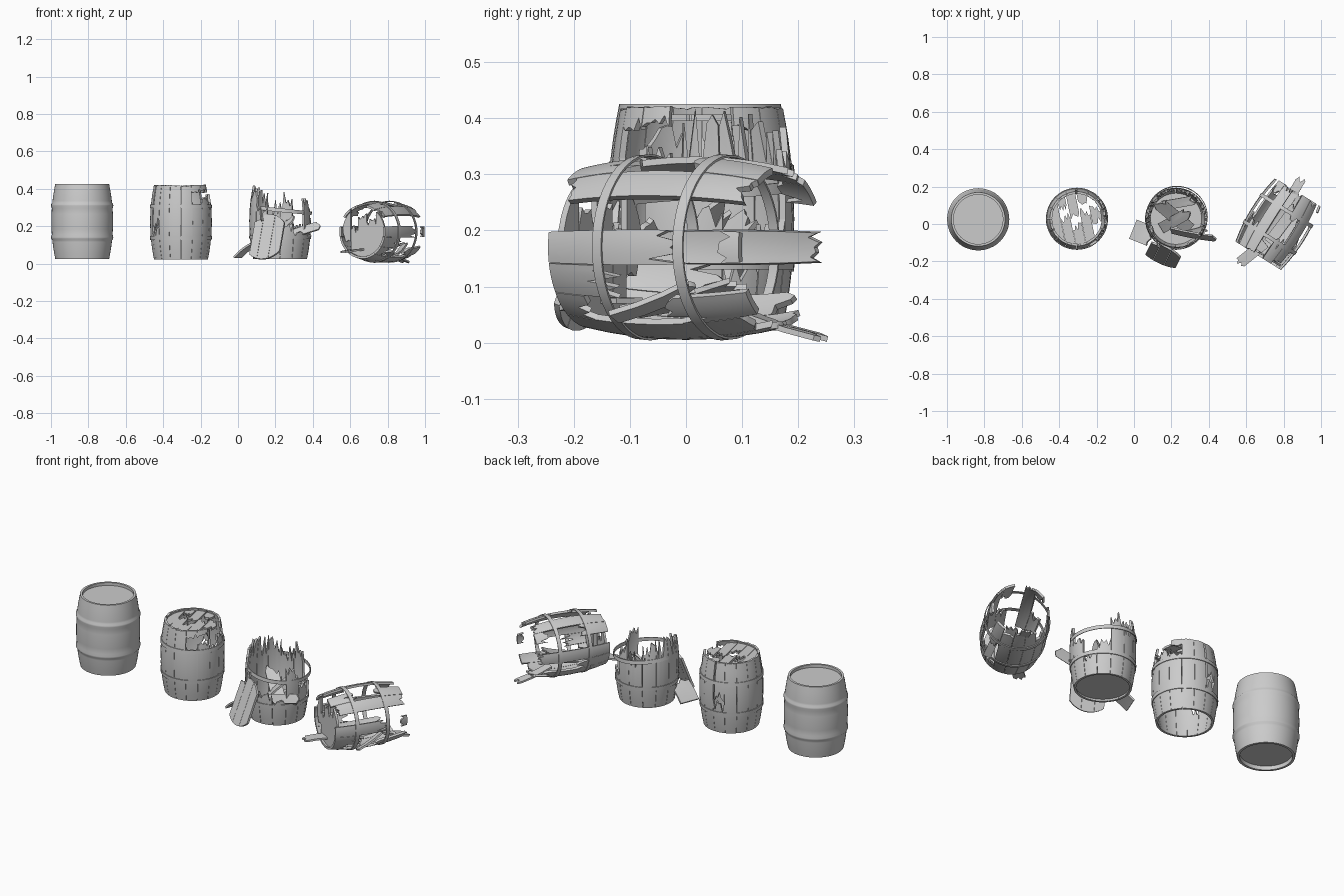
import bpy, bmesh, math, random
from math import sin, cos, radians, sqrt, pi
from mathutils import Vector, Matrix

if "Cube" in bpy.data.objects:
    bpy.data.objects.remove(bpy.data.objects["Cube"])

random.seed(7)
H = 0.4          # barrel height
THICK = 0.012    # wood thickness


def radius(z):
    return 0.144 + 0.021 * (1 - ((z - H / 2) / (H / 2)) ** 2)


def sheet(bm, f, cols, rows):
    """Closed solid from a two-sided grid f(column, row, side)."""
    g = [[[bm.verts.new(f(i, j, s)) for j in range(rows + 1)]
          for i in range(cols + 1)] for s in (0, 1)]
    for i in range(cols):
        for j in range(rows):
            for s in (0, 1):
                a = g[s]
                bm.faces.new([a[i][j], a[i + 1][j], a[i + 1][j + 1], a[i][j + 1]])
    rim = [(i, 0) for i in range(cols)] + [(cols, j) for j in range(rows)]
    rim += [(i, rows) for i in range(cols, 0, -1)] + [(0, j) for j in range(rows, 0, -1)]
    for (a, b), (c, d) in zip(rim, rim[1:] + rim[:1]):
        bm.faces.new([g[0][a][b], g[0][c][d], g[1][c][d], g[1][a][b]])


def finish(bm, name, matrix=Matrix()):
    bmesh.ops.recalc_face_normals(bm, faces=bm.faces)
    me = bpy.data.meshes.new(name)
    bm.to_mesh(me)
    bm.free()
    ob = bpy.data.objects.new(name, me)
    ob.matrix_world = matrix
    bpy.context.collection.objects.link(ob)
    bpy.context.view_layer.objects.active = ob
    ob.select_set(True)
    bpy.ops.object.shade_smooth_by_angle(angle=radians(35))
    ob.select_set(False)
    return ob


def lathe(name, profile, matrix, closed=False, n=48):
    bm = bmesh.new()
    rings = [[bm.verts.new((r * cos(2 * pi * k / n), r * sin(2 * pi * k / n), z))
              for k in range(n)] for r, z in profile]
    pairs = list(zip(rings, rings[1:])) + ([(rings[-1], rings[0])] if closed else [])
    for a, b in pairs:
        for k in range(n):
            bm.faces.new([a[k], a[(k + 1) % n], b[(k + 1) % n], b[k]])
    if not closed:
        bm.faces.new(rings[0])
        bm.faces.new(rings[-1])
    return finish(bm, name, matrix)


def hoop(name, z, matrix, tall=0.02):
    lo, hi = z - tall / 2, z + tall / 2
    prof = [(radius(lo), lo), (radius(lo) + 0.004, lo),
            (radius(hi) + 0.004, hi), (radius(hi), hi)]
    return lathe(name, prof, matrix, True)


def stave(bm, a0, a1, lo, hi, jag_lo=0, jag_hi=0):
    cols, rows = 6, 8
    zl = [lo + jag_lo * random.random() * (1 + i % 2) / 2 for i in range(cols + 1)]
    zh = [hi - jag_hi * random.random() * (1 + i % 2) / 2 for i in range(cols + 1)]

    def f(i, j, s):
        z = zl[i] + (zh[i] - zl[i]) * j / rows
        a = radians(a0 + (a1 - a0) * i / cols)
        r = radius(z) - s * THICK
        return (r * cos(a), r * sin(a), z)
    sheet(bm, f, cols, rows)


def lid(name, r, strips, matrix):
    """Disc of planks; each strip = (x0, x1, low cut, high cut, splinter)."""
    bm = bmesh.new()
    for x0, x1, low, high, jag in strips:
        cols = 6
        xs = [r * (x0 + (x1 - x0) * i / cols) for i in range(cols + 1)]
        ends = []
        for x in xs:
            y = sqrt(max(r * r - x * x, 1e-5))
            a, b = max(-y, low * r), min(y, high * r)
            ends.append((a + jag * random.random() * (low > -1),
                         b - jag * random.random() * (high < 1)))
        sheet(bm, lambda i, j, s: (xs[i], ends[i][0] + (ends[i][1] - ends[i][0]) * j / 2,
                                   -s * THICK), cols, 2)
    return finish(bm, name, matrix)


def plank(name, p, q, width, side, jag=0.03):
    """Loose splintered board from p to q, its width along 'side'."""
    p, q = Vector(p), Vector(q)
    d = (q - p).normalized()
    w = Vector(side)
    w = (w - d * w.dot(d)).normalized()
    n = d.cross(w)
    cut = [random.random() * jag for _ in range(6)]
    bm = bmesh.new()

    def f(i, j, s):
        L = (q - p).length - cut[i]
        t = j / 3
        return p + d * L * t + w * width * (i / 5 - 0.5) + n * (s * 0.01 + 0.02 * t * (1 - t))
    sheet(bm, f, 5, 3)
    return finish(bm, name)


def place(x, y, z=0.025):
    return Matrix.Translation((x, y, z))


# Intact barrel: turned body with hoop swells and recessed ends
m1 = place(-0.833, 0.025)
prof = [(0.131, 0.022), (0.131, 0.0)]
for z in (0, .03, .06, .09, .1, .108, .116, .13, .16, .2, .24, .27, .284, .292, .3,
          .31, .34, .37, .4):
    swell = 0.005 if z in (.108, .116, .284, .292) else 0
    prof.append((radius(z) + swell, z))
prof += [(0.132, 0.4), (0.132, 0.384)]
lathe("intact_barrel", prof, m1)

# Cracked barrel: separate staves, a hole at the upper right, no bottom
m2 = place(-0.305, 0.028, 0.022)
bm = bmesh.new()
N = 16
for k in range(N):
    a0, a1 = k * 360 / N, (k + 1) * 360 / N - 0.5
    mid = ((a0 + a1) / 2 + 180) % 360 - 180
    top = H - random.random() * 0.005
    if -60 < mid < 40:
        stave(bm, a0, a1, 0, (0.32 if k % 2 else 0.35), 0, 0.06)
        if k % 3:
            stave(bm, a0, a1, 0.355, top, 0.03, 0.003)
    elif k in (4, 9):
        stave(bm, a0, a1, 0, 0.19, 0, 0.08)
        stave(bm, a0 + 3, a1, 0.17, top, 0.08, 0.004)
    else:
        stave(bm, a0, a1, 0, top, 0, 0.005)
finish(bm, "cracked_barrel_staves", m2)
for z in (0.115, 0.285):
    hoop("cracked_barrel_hoop", z, m2)
lid("cracked_barrel_lid", 0.135,
    [(-1, -.64, -2, 2, 0), (-.63, -.25, -2, .35, .05), (-.63, -.3, .4, 2, .05),
     (-.24, .15, -2, -.1, .05), (-.24, .13, 0, 2, .04), (.16, .55, -2, .45, .06),
     (.18, .55, .5, 2, .03), (.57, .98, -.4, .5, .04)],
    m2 @ place(0, 0, 0.385) @ Matrix.Rotation(0.2, 4, 'Z'))

# Shattered standing barrel: jagged staves of different heights
m3 = place(0.225, 0.028)
tops = [.22, .12, .24, .36, .33, .37, .39, .4, .38, .3, .24, .19, .15, .33]
bm = bmesh.new()
for k, t in enumerate(tops):
    a = k * 360 / 14 - 12
    stave(bm, a, a + 25, 0, t, 0, 0.13 if t > .2 else .05)
finish(bm, "shattered_barrel_staves", m3)
hoop("shattered_barrel_low_hoop", 0.115, m3)
tilt = place(0.005, 0.01, 0.26) @ Matrix.Rotation(0.1, 4, 'Y') @ place(0, 0, -0.285)
hoop("shattered_barrel_loose_hoop", 0.285, m3 @ tilt)
lathe("shattered_barrel_bottom", [(0.14, 0.012), (0.14, 0.024)], m3)

# Fallen lid halves leaning on the shattered barrel
q = Vector((-0.42, -0.84, 0.36)).to_track_quat('Z', 'Y').to_matrix().to_4x4()
lid("fallen_lid_half", 0.128,
    [(-.6, -.22, -2, .8, .03), (-.21, .3, -2, 2, 0), (.31, .78, -2, 2, 0)],
    place(0.145, -0.165, 0.145) @ q)
plank("fallen_lid_piece", (0.0, -0.03, 0.03), (0.1, -0.07, 0.11), 0.11, (0.4, 1, 0))
plank("loose_board_right", (0.2, -0.03, 0.12), (0.445, -0.075, 0.205), 0.05, (0, .6, 1))
plank("loose_board_low", (0.28, -0.05, 0.13), (0.39, -0.02, 0.15), 0.035, (0, 1, .4))
plank("inner_board", (0.3, -0.03, 0.08), (0.12, 0.12, 0.24), 0.07, (1, 1, 0), .06)
plank("inner_board", (0.15, -0.02, 0.07), (0.31, 0.07, 0.26), 0.06, (-.4, 1, .2), .06)
plank("inner_board", (0.16, 0.1, 0.06), (0.33, 0.13, 0.19), 0.05, (0, 1, .3), .05)

# Wrecked barrel on its side: local z runs along the barrel toward the back
ax = Vector((0.53, 0.848, 0))
sx = Vector((-0.848, 0.53, 0))
rot = Matrix((sx, Vector((0, 0, 1)), ax)).transposed().to_4x4()
m4 = place(0.77, 0.0, 0.17) @ rot @ place(0, 0, -0.2)
bm = bmesh.new()
pieces = [(0, 0, .4, 0, .03), (2, 0, .17, 0, .09), (2, .33, .4, .05, 0),
          (3, 0, .4, .02, .03), (5, 0, .15, 0, .08), (5, .25, .4, .08, 0),
          (6, .02, .4, .02, .03), (8, 0, .3, 0, .1), (8, .36, .4, .03, 0),
          (9, 0, .16, 0, .09), (10, .22, .4, .1, 0), (10, 0, .07, 0, .03),
          (11, 0, .38, 0, .05), (12, 0, .4, 0, .02), (13, 0, .4, 0, .02),
          (14, 0, .36, 0, .08), (15, 0, .2, 0, .1)]
for k, lo, hi, jl, jh in pieces:
    stave(bm, k * 22.5 - 11, k * 22.5 + 11, lo, hi, jl, jh)
finish(bm, "wrecked_barrel_staves", m4)
hoop("wrecked_barrel_hoop", 0.115, m4)
hoop("wrecked_barrel_hoop", 0.285, m4)
lid("wrecked_barrel_lid", 0.133,
    [(-.97, -.6, -2, 2, 0), (-.59, -.15, -2, .6, .05), (-.14, .25, -2, .75, .05),
     (.26, .6, -2, .3, .06), (.61, .97, -.5, 2, .03)], m4 @ place(0, 0, 0.025))

# Boards spilling out of the wrecked barrel
plank("spilled_board_front", (0.7, -0.1, 0.07), (0.55, -0.22, 0.055), 0.06, (1, -1, 0))
plank("spilled_board_back", (0.8, 0.08, 0.07), (0.9, 0.25, 0.01), 0.05, (1, -.5, 0))
plank("spilled_board_inside", (0.72, -0.1, 0.06), (0.87, 0.1, 0.11), 0.06, (1, -.6, .3))
plank("spilled_board_inside", (0.84, -0.13, 0.05), (0.89, 0.02, 0.11), 0.04, (1, -.5, .4))
